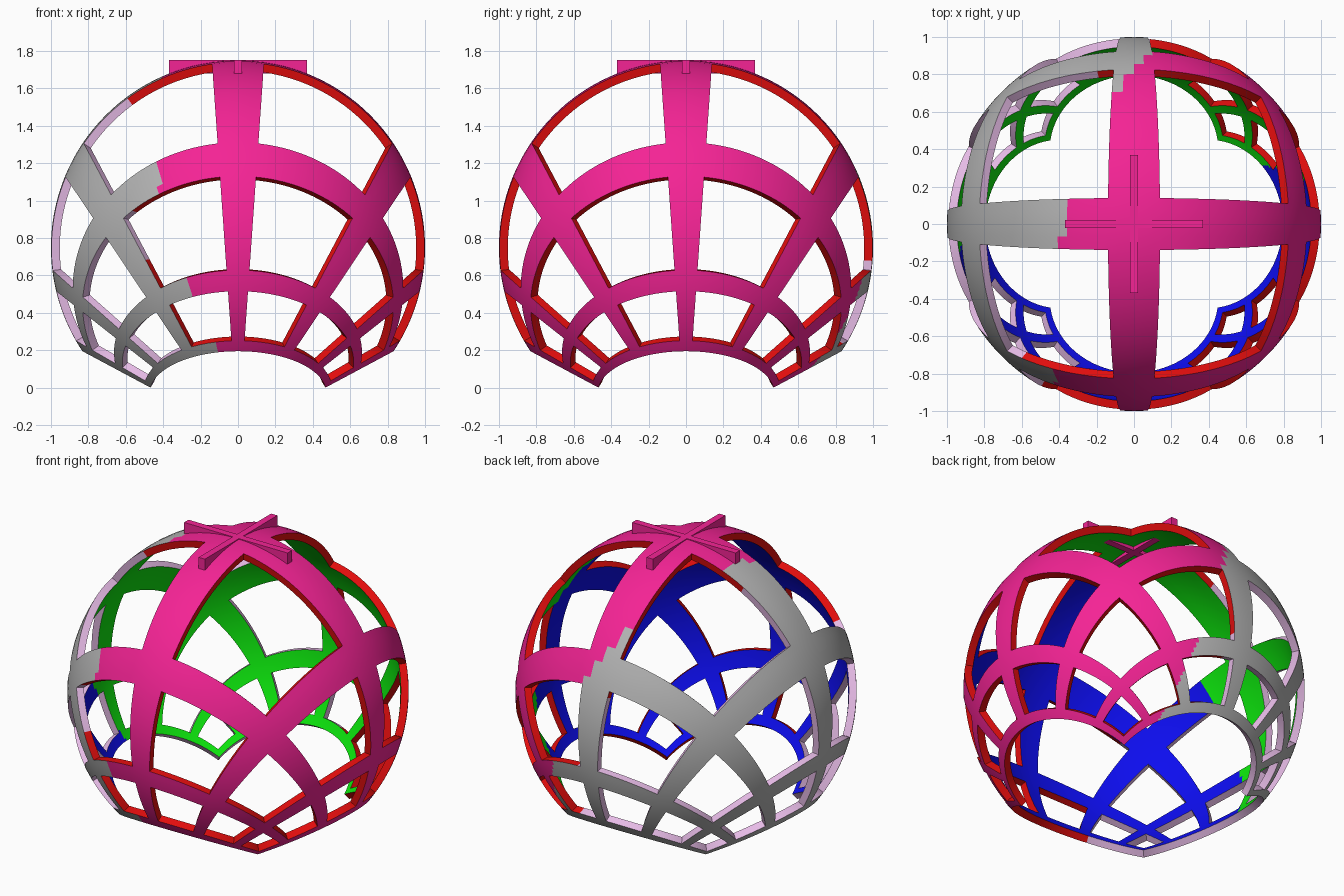
import bpy, bmesh
from mathutils import Vector

if "Cube" in bpy.data.objects:
    bpy.data.objects.remove(bpy.data.objects["Cube"])

CENTRE = Vector((0, 0, 0.75))
PITCH, HALF, INNER = 1.2, 0.14, 0.955   # grid spacing, half bar width, inner radius


def material(name, rgb):
    m = bpy.data.materials.new(name)
    m.diffuse_color = (*rgb, 1)
    m.use_nodes = True
    m.node_tree.nodes["Principled BSDF"].inputs["Base Color"].default_value = m.diffuse_color
    return m


names = [("pink", (.91, .017, .30)), ("grey", (.45, .45, .45)), ("red", (.75, .004, .004)),
         ("lavender", (.80, .50, .80)), ("green", (.004, .80, .004)), ("blue", (.004, .004, .86))]
mats = [material(n, c) for n, c in names]


def project(u, v):
    """Flat grid point -> unit sphere, projected from the bottom pole."""
    t = 4 / (u * u + v * v + 4)
    return Vector((t * u, t * v, 2 * t - 1))


def finish(name, bm, materials):
    bmesh.ops.recalc_face_normals(bm, faces=bm.faces)
    me = bpy.data.meshes.new(name)
    bm.to_mesh(me)
    bm.free()
    for m in materials:
        me.materials.append(m)
    ob = bpy.data.objects.new(name, me)
    bpy.context.collection.objects.link(ob)
    return ob


# sample lines of the flat grid: narrow bars and the wide gaps between them
samples, is_bar = [], []
for k in range(-3, 4):
    for i in range(4):
        samples.append(PITCH * k - HALF + i * HALF / 2)
        is_bar.append(True)
    if k < 3:
        gap = PITCH - 2 * HALF
        for i in range(16):
            samples.append(PITCH * k + HALF + gap * i / 16)
            is_bar.append(False)
samples.append(PITCH * 3 + HALF)
N = len(is_bar)

# spherical lattice shell: outer skin, inner skin and side walls
bm = bmesh.new()
cache = {}


def vert(i, j, r):
    if (i, j, r) not in cache:
        cache[i, j, r] = bm.verts.new(CENTRE + r * project(samples[i], samples[j]))
    return cache[i, j, r]


def solid(i, j):
    return 0 <= i < N and 0 <= j < N and (is_bar[i] or is_bar[j])


def add(verts, kind):
    f = bm.faces.new(verts)
    x, y, z = f.calc_center_median() - CENTRE
    side = x - 0.3 * y + 0.35 * z
    if kind == "outer":
        f.material_index = 0 if side > -0.05 else 1
    elif kind == "wall":
        f.material_index = 2 if side > -0.25 else 3
    else:
        f.material_index = 4 if y - 0.2 * x + 0.3 * z > 0 else 5


for i in range(N):
    for j in range(N):
        if not solid(i, j):
            continue
        ring = [(i, j), (i + 1, j), (i + 1, j + 1), (i, j + 1)]
        add([vert(a, b, 1) for a, b in ring], "outer")
        add([vert(a, b, INNER) for a, b in reversed(ring)], "inner")
        for n, (di, dj) in enumerate([(0, -1), (1, 0), (0, 1), (-1, 0)]):
            if not solid(i + di, j + dj):
                p, q = ring[n], ring[(n + 1) % 4]
                add([vert(*q, 1), vert(*p, 1), vert(*p, INNER), vert(*q, INNER)], "wall")

shell = finish("lattice_shell", bm, mats)
bpy.context.view_layer.objects.active = shell
shell.select_set(True)
bpy.ops.object.shade_smooth_by_angle(angle=0.6)

# thin crossed bars on the crown
for name, size in (("crown_bar_x", (0.74, 0.045, 0.072)), ("crown_bar_y", (0.045, 0.74, 0.072))):
    bm = bmesh.new()
    bmesh.ops.create_cube(bm, size=1)
    bmesh.ops.scale(bm, vec=size, verts=bm.verts)
    bmesh.ops.translate(bm, vec=(0, 0, 1.716), verts=bm.verts)
    finish(name, bm, mats[:1])
